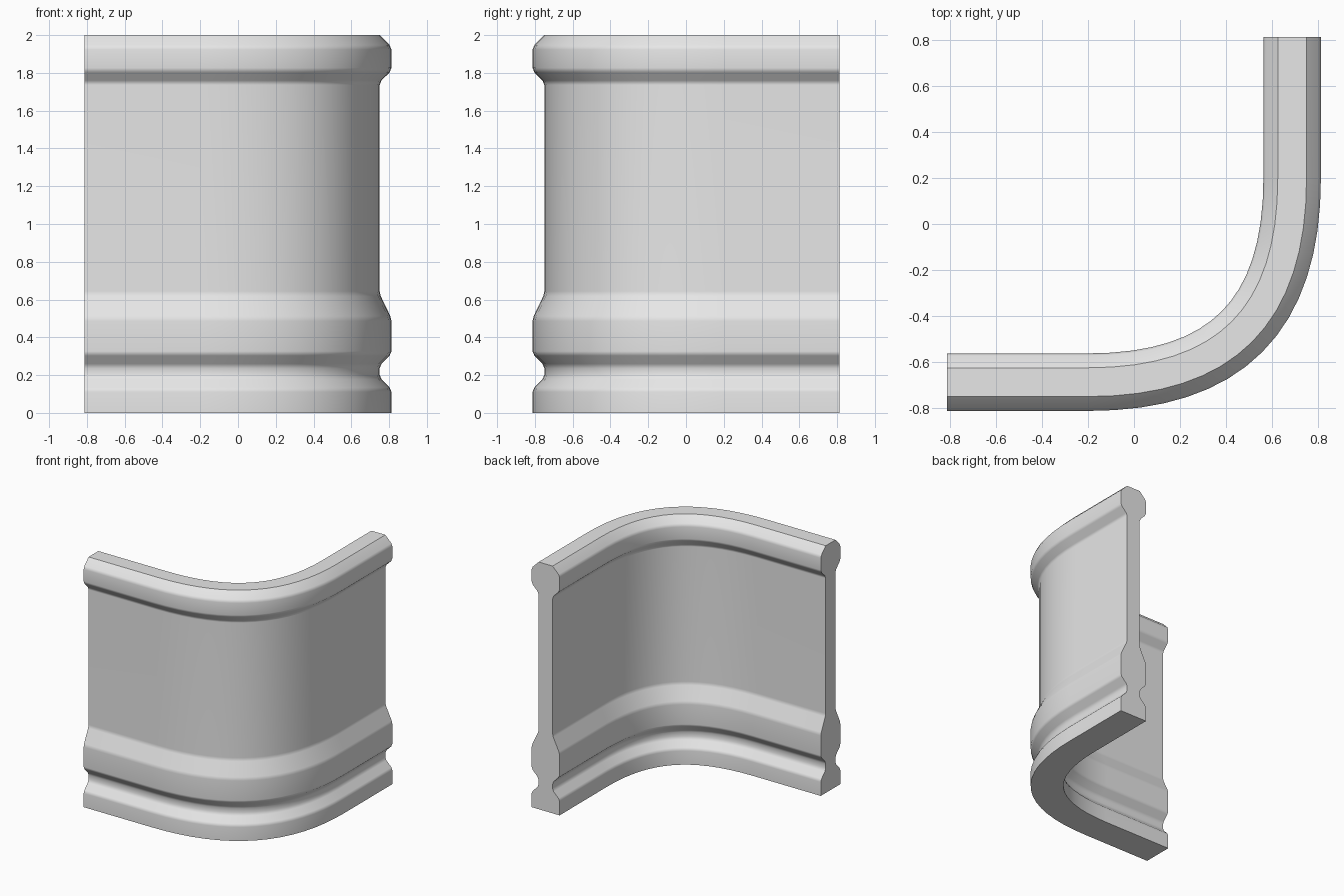
import bpy
import math
from mathutils import Vector

if "Cube" in bpy.data.objects:
    bpy.data.objects.remove(bpy.data.objects["Cube"], do_unlink=True)

stone = bpy.data.materials.new("light grey stone")
stone.use_nodes = True
grey = (0.8, 0.8, 0.8, 1)
stone.diffuse_color = grey
stone.node_tree.nodes["Principled BSDF"].inputs["Base Color"].default_value = grey

WIDE, SLIM = 0.125, 0.0625    # half thicknesses
MID, EDGE = 0.6875, 0.8125    # centre line offset and open ends
BEND, STEPS = 0.2, 16         # start of the bend and its segments
HANDLE = 0.6                  # pull of the bend towards the corner
CHAMFER = 0.014


def soften(points):
    """Cut every inner corner of an open profile with a small chamfer."""
    pts = [Vector(p) for p in points]
    out = [pts[0]]
    for a, b, c in zip(pts, pts[1:], pts[2:]):
        out += [b + (a - b).normalized() * CHAMFER, b + (c - b).normalized() * CHAMFER]
    return out + [pts[-1]]


def bend(t):
    """Point and outward normal on the eased corner curve."""
    a, b = Vector((-BEND, -MID)), Vector((HANDLE - BEND, -MID))
    c, d = Vector((MID, BEND - HANDLE)), Vector((MID, BEND))
    u = 1 - t
    point = a * u**3 + b * 3 * u * u * t + c * 3 * u * t * t + d * t**3
    slope = (b - a) * u * u + (c - b) * 2 * u * t + (d - c) * t * t
    return point, Vector((slope.y, -slope.x)).normalized()


# Moulding: plinth, groove, base roll, plain wall, coping
side = soften([(WIDE, 0), (WIDE, 0.125), (SLIM, 0.1875), (SLIM, 0.25),
               (WIDE, 0.3125), (WIDE, 0.5), (SLIM, 0.63), (SLIM, 1.75),
               (WIDE, 1.8125), (WIDE, 1.9375), (SLIM, 2)])
section = side + [Vector((-p.x, p.y)) for p in reversed(side)]

# Plan path: straight run, eased bend, straight run
path = [(Vector((-EDGE, -MID)), Vector((0, -1)))]
path += [bend(i / STEPS) for i in range(STEPS + 1)]
path.append((Vector((MID, EDGE)), Vector((1, 0))))

# Sweep the section along the path and cap both ends
verts = [(*(p + n * s.x), s.y) for p, n in path for s in section]
k = len(section)
faces = [(r * k + j, (r + 1) * k + j, (r + 1) * k + (j + 1) % k, r * k + (j + 1) % k)
         for r in range(len(path) - 1) for j in range(k)]
faces += [tuple(reversed(range(k))), tuple(range(len(verts) - k, len(verts)))]

mesh = bpy.data.meshes.new("curved_wall")
mesh.from_pydata(verts, [], faces)
mesh.validate()
mesh.materials.append(stone)
wall = bpy.data.objects.new("curved_wall", mesh)
bpy.context.collection.objects.link(wall)

bpy.context.view_layer.objects.active = wall
wall.select_set(True)
bpy.ops.object.shade_smooth_by_angle(angle=math.radians(35))

# Keep the broad bands flat and the chamfers soft
weighted = wall.modifiers.new("flat_bands", "WEIGHTED_NORMAL")
weighted.keep_sharp = True
